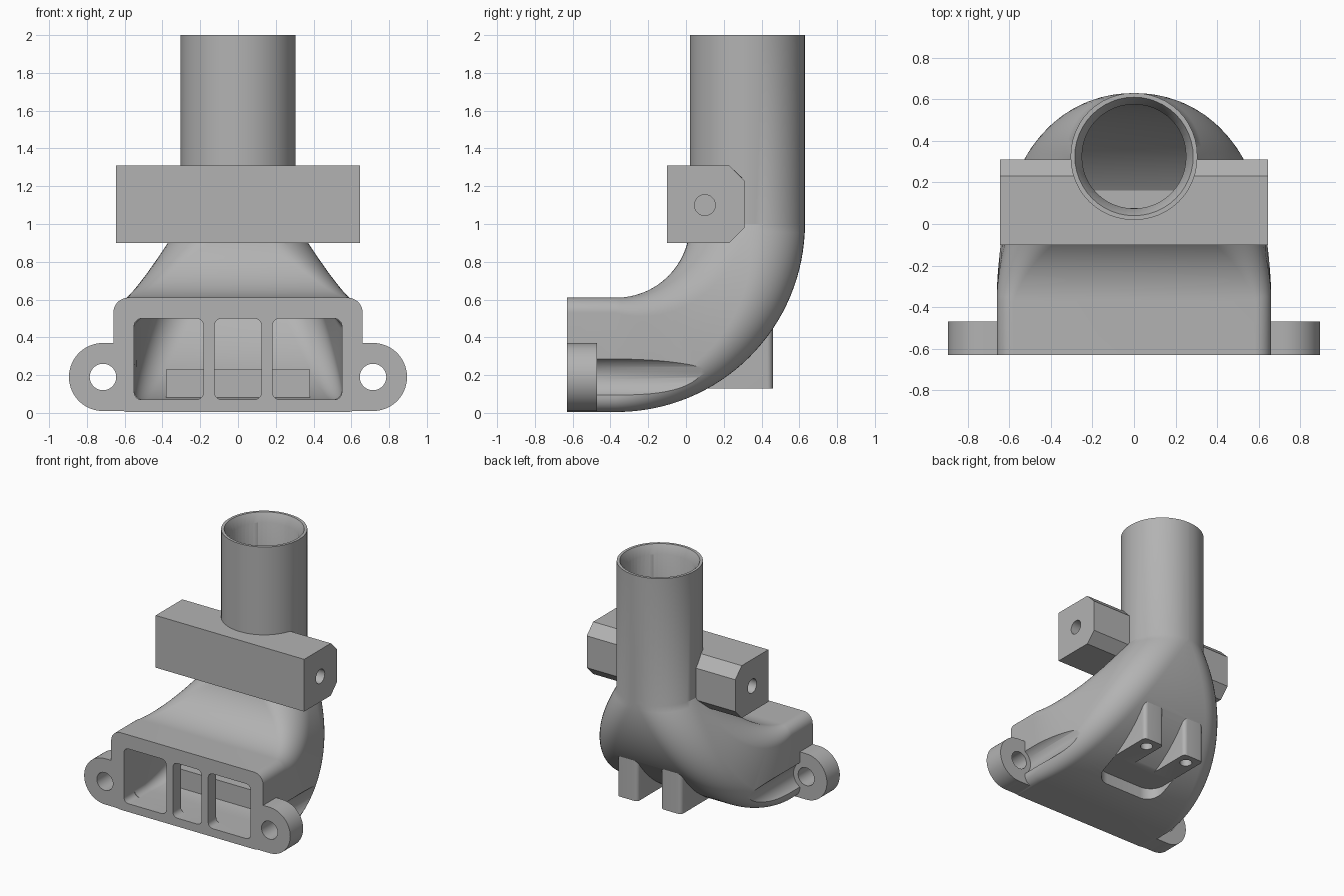
import bpy, bmesh, math
from math import sin, cos, pi
from mathutils import Vector, Matrix

if "Cube" in bpy.data.objects:
    bpy.data.objects.remove(bpy.data.objects["Cube"])

grey = bpy.data.materials.new("plain grey")
grey.use_nodes = True
grey.diffuse_color = (0.45, 0.45, 0.45, 1)
grey.node_tree.nodes["Principled BSDF"].inputs["Base Color"].default_value = (0.45, 0.45, 0.45, 1)


def finish(name, bm):
    bmesh.ops.recalc_face_normals(bm, faces=bm.faces)
    mesh = bpy.data.meshes.new(name)
    bm.to_mesh(mesh)
    bm.free()
    mesh.materials.append(grey)
    obj = bpy.data.objects.new(name, mesh)
    bpy.context.collection.objects.link(obj)
    return obj


def loft(name, rings):
    """Skin a list of closed rings and cap both ends."""
    bm = bmesh.new()
    loops = [[bm.verts.new(p) for p in ring] for ring in rings]
    n = len(loops[0])
    for a, b in zip(loops, loops[1:]):
        for i in range(n):
            j = (i + 1) % n
            bm.faces.new((a[i], a[j], b[j], b[i]))
    bm.faces.new(loops[0])
    bm.faces.new(loops[-1])
    return finish(name, bm)


def rounded_rect(hx, hy, r, seg=12):
    pts = []
    for k, (sx, sy) in enumerate(((1, 1), (-1, 1), (-1, -1), (1, -1))):
        for i in range(seg + 1):
            a = (k + i / seg) * pi / 2
            pts.append((sx * (hx - r) + r * cos(a), sy * (hy - r) + r * sin(a)))
    return pts


def prism(name, outline, place, lo, hi):
    """Extrude an outline from lo to hi; place maps (u, v, depth) to space."""
    return loft(name, [[place(u, v, d) for u, v in outline] for d in (lo, hi)])


def box(name, x0, x1, y0, y1, z0, z1):
    outline = [(x0, y0), (x1, y0), (x1, y1), (x0, y1)]
    return prism(name, outline, lambda u, v, d: (u, v, d), z0, z1)


def rod(name, center, axis, r1, r2, depth):
    bm = bmesh.new()
    turn = Vector((0, 0, 1)).rotation_difference(Vector(axis)).to_matrix().to_4x4()
    bmesh.ops.create_cone(bm, cap_ends=True, segments=48, radius1=r1, radius2=r2,
                          depth=depth, matrix=Matrix.Translation(center) @ turn)
    return finish(name, bm)


def combine(target, other, operation):
    mod = target.modifiers.new("combine", 'BOOLEAN')
    mod.operation, mod.object, mod.solver = operation, other, 'EXACT'
    bpy.context.view_layer.objects.active = target
    bpy.ops.object.modifier_apply(modifier=mod.name)
    bpy.data.objects.remove(other)


def elbow(name, wide, narrow, inner, outer, corner, front, top):
    """Rectangular mouth swept round a quarter bend into a round pipe."""
    rings = []
    steps = 32

    def ring(t):
        a = t * pi / 2
        hx = wide + (narrow - wide) * t * t
        r0 = inner[0] + (inner[1] - inner[0]) * t
        r1 = outer[0] + (outer[1] - outer[0]) * t
        half, mid = (r1 - r0) / 2, (r1 + r0) / 2
        rad = corner + (narrow * 0.985 - corner) * t
        rad = min(rad, half * 0.985)
        return [(u, -0.37 + (mid + v) * sin(a), 1 - (mid + v) * cos(a))
                for u, v in rounded_rect(hx, half, rad)]

    rings.append([(x, front, z) for x, y, z in ring(0)])
    rings += [ring(i / steps) for i in range(steps + 1)]
    rings.append([(x, y, top) for x, y, z in ring(1)])
    return loft(name, rings)


# Outer duct shell
body = elbow("air_duct", 0.66, 0.305, (0.39, 0.39), (0.995, 1.0), 0.08, -0.63, 2.0)

# Screw clearance grooves along both flanks
for s in (-1, 1):
    combine(body, rod("groove", (s * 0.715, 0, 0.19), (0, 1, 0), 0.11, 0.11, 0.96), 'DIFFERENCE')

# Underside pocket with a rounded front end
pocket = [(u, v + 0.24) for u, v in rounded_rect(0.28, 0.36, 0.12)]
combine(body, prism("pocket", pocket, lambda u, v, d: (u, v, d), -0.1, 0.13), 'DIFFERENCE')

# Mounting ears beside the mouth
for s in (-1, 1):
    arc = [(0.715 + 0.18 * cos(a), 0.19 + 0.18 * sin(a))
           for a in (-pi / 2 + pi * i / 32 for i in range(33))]
    outline = [(0.6, 0.01)] + arc + [(0.6, 0.37)]
    ear = prism("ear", outline, lambda u, v, d: (s * u, d, v), -0.63, -0.47)
    combine(body, ear, 'UNION')

# Clamp bar with chamfered back edges
section = [(-0.1, 0.9), (0.23, 0.9), (0.31, 0.98), (0.31, 1.23), (0.23, 1.31), (-0.1, 1.31)]
bar = prism("clamp_bar", section, lambda u, v, d: (d, u, v), -0.645, 0.645)
combine(body, bar, 'UNION')

# Rear support legs
for s in (-1, 1):
    foot = [(s * 0.19 + u, 0.25 + v) for u, v in rounded_rect(0.09, 0.21, 0.03, 6)]
    combine(body, prism("leg", foot, lambda u, v, d: (u, v, d), 0.13, 0.52), 'UNION')

# Hollow passage, with a raised step over the pocket
cavity = elbow("passage", 0.55, 0.25, (0.5, 0.445), (0.93, 0.945), 0.05, -0.53, 2.1)
combine(cavity, box("step", -0.38, 0.38, -0.22, 0.7, -0.2, 0.23), 'DIFFERENCE')
combine(body, cavity, 'DIFFERENCE')
combine(body, rod("rim_bevel", (0, 0.325, 1.98), (0, 0, 1), 0.25, 0.3, 0.1), 'DIFFERENCE')

# Three mouth windows, leaving two upright ribs
for mid, half in ((-0.366, 0.184), (0, 0.125), (0.366, 0.184)):
    outline = [(mid + u, 0.285 + v) for u, v in rounded_rect(half, 0.215, 0.04, 6)]
    combine(body, prism("window", outline, lambda u, v, d: (u, d, v), -0.7, -0.5), 'DIFFERENCE')

# Screw holes in the ears, bar ends and legs
for s in (-1, 1):
    combine(body, rod("ear_hole", (s * 0.715, -0.55, 0.19), (0, 1, 0), 0.07, 0.07, 0.3), 'DIFFERENCE')
    combine(body, rod("bar_hole", (s * 0.6, 0.1, 1.1), (1, 0, 0), 0.055, 0.055, 0.5), 'DIFFERENCE')
    combine(body, rod("leg_hole", (s * 0.19, 0.37, 0.18), (0, 0, 1), 0.045, 0.045, 0.26), 'DIFFERENCE')

# Smooth curves, crisp edges
bpy.ops.object.select_all(action='DESELECT')
body.select_set(True)
bpy.context.view_layer.objects.active = body
bpy.ops.object.shade_smooth_by_angle(angle=math.radians(30))
